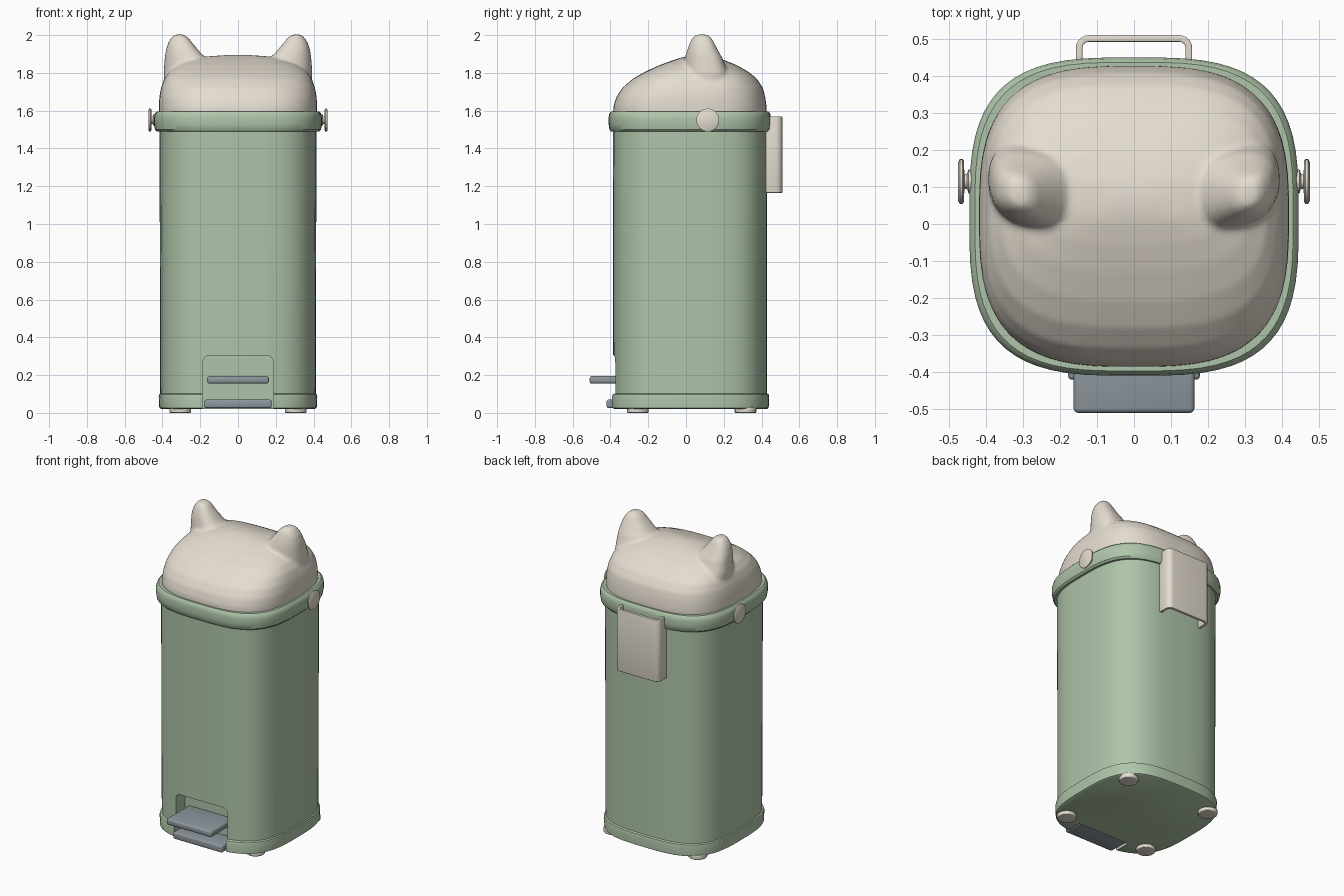
import bpy, bmesh, math

if "Cube" in bpy.data.objects:
    bpy.data.objects.remove(bpy.data.objects["Cube"])


def material(name, rgb):
    m = bpy.data.materials.new(name)
    m.diffuse_color = (*rgb, 1)
    m.use_nodes = True
    m.node_tree.nodes["Principled BSDF"].inputs["Base Color"].default_value = m.diffuse_color
    return m


GREEN = material("sage", (.43, .56, .40))
CREAM = material("cream", (.78, .72, .63))
GREY = material("pedal_grey", (.27, .31, .34))


def finish(bm, name, mat, bevel=0, angle=35):
    bmesh.ops.recalc_face_normals(bm, faces=bm.faces)
    me = bpy.data.meshes.new(name)
    bm.to_mesh(me)
    bm.free()
    ob = bpy.data.objects.new(name, me)
    bpy.context.collection.objects.link(ob)
    if mat:
        me.materials.append(mat)
    activate(ob)
    if bevel:
        b = ob.modifiers.new("bevel", 'BEVEL')
        b.width, b.segments = bevel, 3
        b.limit_method, b.angle_limit = 'ANGLE', math.radians(50)
        bpy.ops.object.modifier_apply(modifier=b.name)
    bpy.ops.object.shade_smooth_by_angle(angle=math.radians(angle))
    return ob


def activate(ob):
    bpy.ops.object.select_all(action='DESELECT')
    ob.select_set(True)
    bpy.context.view_layer.objects.active = ob


def loft(bm, rings, n=3.2, seg=64, skew=0, sx=1):
    """Stack superellipse rings given as (z, x0, x1, y0, y1)."""
    prev = None
    for i, (z, x0, x1, y0, y1) in enumerate(rings):
        loop = []
        for k in range(seg):
            t = 2 * math.pi * (k + .5) / seg
            c, s = math.cos(t), math.sin(t)
            dx = math.copysign(abs(c) ** (2 / n), c) * (x1 - x0) / 2
            dy = math.copysign(abs(s) ** (2 / n), s) * (y1 - y0) / 2
            loop.append(bm.verts.new((sx * ((x0 + x1) / 2 + dx),
                                      (y0 + y1) / 2 + dy + skew * dx, z)))
        if prev:
            for k in range(seg):
                j = (k + 1) % seg
                bm.faces.new((prev[k], prev[j], loop[j], loop[k]))
        if i in (0, len(rings) - 1):
            bm.faces.new(loop)
        prev = loop


def shell(name, mat, rings):
    """Loft symmetric in x, rings given as (z, half_x, y0, y1)."""
    bm = bmesh.new()
    loft(bm, [(z, -x, x, a, b) for z, x, a, b in rings])
    return finish(bm, name, mat)


def prism(name, mat, pts, offset, bevel=0):
    """Extrude a flat polygon along the offset vector."""
    bm = bmesh.new()
    f = bm.faces.new([bm.verts.new(p) for p in pts])
    r = bmesh.ops.extrude_face_region(bm, geom=[f])
    bmesh.ops.translate(bm, vec=offset,
                        verts=[v for v in r["geom"] if isinstance(v, bmesh.types.BMVert)])
    return finish(bm, name, mat, bevel)


def box(name, mat, x, y0, y1, z0, z1, bevel):
    pts = [(-x, y0, z0), (x, y0, z0), (x, y1, z0), (-x, y1, z0)]
    return prism(name, mat, pts, (0, 0, z1 - z0), bevel)


def arc(cx, cy, r, a0, a1, steps=6):
    return [(cx + r * math.cos(math.radians(a0 + (a1 - a0) * i / steps)),
             cy + r * math.sin(math.radians(a0 + (a1 - a0) * i / steps)))
            for i in range(steps + 1)]


# Bin body, base band and top rim
body = shell("body", GREEN, [(.09, .412, -.385, .428), (1.52, .416, -.388, .43)])
base = shell("base_band", GREEN, [
    (.02, .405, -.388, .428), (.026, .417, -.40, .438), (.085, .42, -.402, .441),
    (.098, .418, -.398, .438), (.104, .41, -.384, .427)])
shell("rim", GREEN, [
    (1.49, .41, -.38, .42), (1.49, .43, -.398, .438), (1.50, .44, -.406, .446),
    (1.53, .445, -.41, .45), (1.565, .445, -.41, .45), (1.585, .44, -.406, .446),
    (1.595, .43, -.397, .437), (1.595, .41, -.38, .42)])

# Pedal niche cut through the front of body and base
niche = [(.187, -.01)] + arc(.147, .265, .04, 0, 90) + arc(-.147, .265, .04, 90, 180) + [(-.187, -.01)]
cutter = prism("niche_cutter", GREEN, [(x, -.6, z) for x, z in niche], (0, .32, 0))
for ob in (body, base):
    activate(ob)
    m = ob.modifiers.new("niche", 'BOOLEAN')
    m.operation, m.object, m.solver = 'DIFFERENCE', cutter, 'EXACT'
    bpy.ops.object.modifier_apply(modifier=m.name)
    bpy.ops.object.shade_smooth_by_angle(angle=math.radians(35))
bpy.data.objects.remove(cutter)

# Pedal and floor plate
box("pedal", GREY, .163, -.51, -.27, .155, .195, .012)
box("pedal_floor_plate", GREY, .178, -.42, -.275, .025, .07, .01)

# Domed lid with two ears, blended into one skin
bm = bmesh.new()
loft(bm, [(1.55, -.418, .418, -.387, .427), (1.62, -.419, .419, -.385, .427),
          (1.67, -.417, .417, -.37, .42), (1.72, -.408, .408, -.338, .408),
          (1.77, -.39, .39, -.28, .375), (1.81, -.36, .36, -.21, .325),
          (1.845, -.31, .31, -.13, .26), (1.872, -.24, .24, -.055, .19),
          (1.888, -.15, .15, .0, .13), (1.895, -.05, .05, .04, .085)], n=3)
for s in (-1, 1):
    loft(bm, [(1.72, .10, .39, -.02, .22), (1.80, .14, .394, -.015, .22),
              (1.88, .172, .388, -.004, .19), (1.915, .205, .383, .006, .17),
              (1.955, .238, .372, .02, .15), (1.985, .262, .354, .034, .134),
              (2.0, .282, .338, .05, .118), (2.004, .30, .32, .07, .10)],
         n=2.4, seg=32, skew=.15, sx=s)
lid = finish(bm, "eared_lid", CREAM)
r = lid.modifiers.new("remesh", 'REMESH')
r.mode, r.voxel_size = 'VOXEL', .01
sm = lid.modifiers.new("smooth", 'SMOOTH')
sm.factor, sm.iterations = .5, 8
for m in (r.name, sm.name):
    bpy.ops.object.modifier_apply(modifier=m)
bpy.ops.object.shade_smooth_by_angle(angle=math.radians(50))

# Side knobs: lathed stem with a disc head
profile = [(.42, .0), (.42, .032), (.447, .032), (.451, .02), (.458, .02),
           (.459, .055), (.463, .061), (.47, .061), (.475, .052), (.475, 0)]
for s, side in ((-1, "left"), (1, "right")):
    bm = bmesh.new()
    vs = [bm.verts.new((s * x, .115 + q, 1.55)) for x, q in profile]
    es = [bm.edges.new(p) for p in zip(vs, vs[1:])]
    bmesh.ops.spin(bm, geom=vs + es, cent=(0, .115, 1.55), axis=(1, 0, 0),
                   angle=2 * math.pi, steps=24)
    bmesh.ops.remove_doubles(bm, verts=bm.verts, dist=1e-4)
    finish(bm, side + "_knob", CREAM)

# Back bracket: bent sheet standing off the body
t = .018
outer = [(.157, .42)] + arc(.122, .475, .035, 0, 90) + arc(-.122, .475, .035, 90, 180) + [(-.157, .42)]
inner = [(-.157 + t, .42)] + arc(-.122, .475, .035 - t, 180, 90) + arc(.122, .475, .035 - t, 90, 0) + [(.157 - t, .42)]
prism("back_bracket", CREAM, [(x, y, 1.165) for x, y in outer + inner], (0, 0, .405), .004)

# Feet
for x in (-.305, .305):
    for y in (-.255, .315):
        bm = bmesh.new()
        bmesh.ops.create_cone(bm, cap_ends=True, segments=24, radius1=.057, radius2=.057, depth=.03)
        bmesh.ops.translate(bm, verts=bm.verts, vec=(x, y, .015))
        finish(bm, "foot", CREAM, .005)
